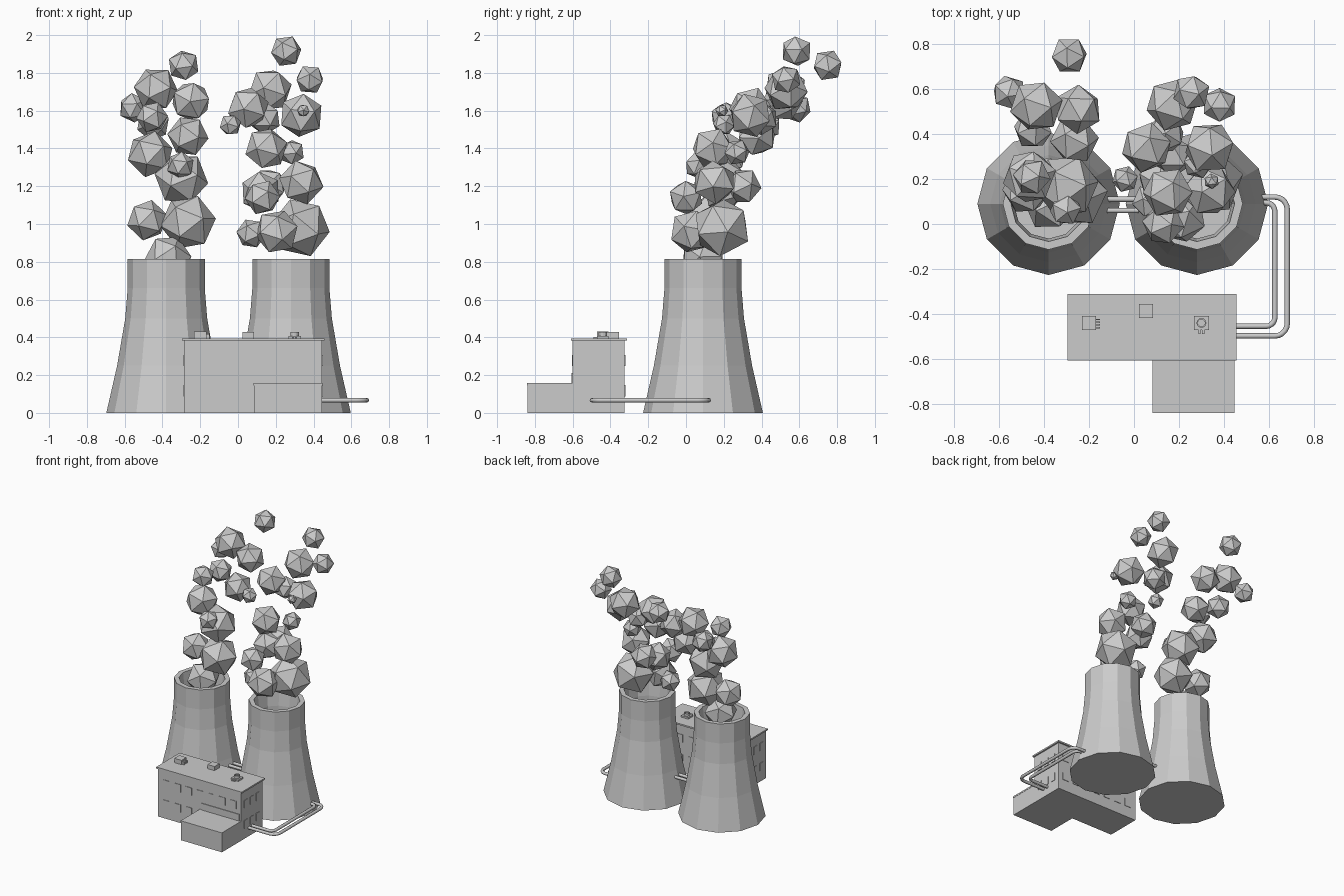
import bpy, bmesh, math, random
from mathutils import Vector, Euler, Matrix

if "Cube" in bpy.data.objects:
    bpy.data.objects.remove(bpy.data.objects["Cube"])

random.seed(4)


def finish(bm, name):
    bmesh.ops.recalc_face_normals(bm, faces=bm.faces)
    me = bpy.data.meshes.new(name)
    bm.to_mesh(me)
    bm.free()
    ob = bpy.data.objects.new(name, me)
    bpy.context.collection.objects.link(ob)
    return ob


def add_box(bm, x0, x1, y0, y1, z0, z1):
    m = Matrix.Translation(((x0 + x1) / 2, (y0 + y1) / 2, (z0 + z1) / 2))
    bmesh.ops.create_cube(bm, size=1, matrix=m @ Matrix.Diagonal((x1 - x0, y1 - y0, z1 - z0, 1)))


def boxes(name, *dims):
    bm = bmesh.new()
    for d in dims:
        add_box(bm, *d)
    return finish(bm, name)


def lathe(name, profile, cx, cy, sides):
    bm = bmesh.new()
    rings = []
    for r, z in profile:
        rings.append([bm.verts.new((cx + r * math.cos(2 * math.pi * i / sides),
                                    cy + r * math.sin(2 * math.pi * i / sides), z))
                      for i in range(sides)])
    for a, b in zip(rings, rings[1:]):
        for i in range(sides):
            j = (i + 1) % sides
            bm.faces.new((a[i], a[j], b[j], b[i]))
    bm.faces.new(rings[0])
    bm.faces.new(rings[-1])
    return finish(bm, name)


def pipe(name, pts, r=0.012, bend=0.05):
    # Path with rounded corners, swept by a round bevel
    pts = [Vector(p) for p in pts]
    path = [pts[0]]
    for a, p, b in zip(pts, pts[1:], pts[2:]):
        s = p + (a - p).normalized() * bend
        e = p + (b - p).normalized() * bend
        c = s + e - p
        for k in range(6):
            t = k / 5 * math.pi / 2
            path.append(c + (s - c) * math.cos(t) + (e - c) * math.sin(t))
    path.append(pts[-1])
    cu = bpy.data.curves.new(name, 'CURVE')
    cu.dimensions = '3D'
    cu.bevel_depth = r
    cu.bevel_resolution = 2
    cu.use_fill_caps = True
    sp = cu.splines.new('POLY')
    sp.points.add(len(path) - 1)
    for q, v in zip(sp.points, path):
        q.co = (*v, 1)
    ob = bpy.data.objects.new(name, cu)
    bpy.context.collection.objects.link(ob)


# Cooling towers, hollow at the top
TOWER = [(0.317, 0), (0.26, 0.25), (0.217, 0.5), (0.204, 0.66), (0.204, 0.815),
         (0.168, 0.815), (0.155, 0.70), (0.155, 0.62)]
lathe("cooling_tower_left", TOWER, -0.38, 0.09, 12)
lathe("cooling_tower_right", TOWER, 0.28, 0.09, 12)

# Smoke puffs: x, y, z, radius
LEFT = [(-.37, .09, .82, .125), (-.265, .13, 1.01, .15), (-.48, .15, 1.02, .11),
        (-.30, .17, 1.24, .145), (-.305, .065, 1.31, .075), (-.465, .21, 1.37, .125),
        (-.265, .375, 1.465, .11), (-.455, .21, 1.565, .085), (-.45, .42, 1.53, .09),
        (-.555, .585, 1.615, .08), (-.435, .525, 1.715, .12), (-.25, .51, 1.65, .11),
        (-.288, .75, 1.84, .085)]
RIGHT = [(.33, .19, .98, .16), (.205, .03, .96, .12), (.07, .1, .95, .08),
         (.13, 0, 1.14, .095), (.12, .2, 1.17, .11), (.16, .3, 1.2, .1),
         (.335, .15, 1.22, .12), (.15, .14, 1.40, .115), (.285, .27, 1.38, .07),
         (-.04, .2, 1.525, .06), (.055, .34, 1.615, .115), (.14, .4, 1.56, .09),
         (.335, .34, 1.575, .12), (.345, .19, 1.60, .035), (.17, .53, 1.71, .12),
         (.38, .53, 1.765, .08), (.255, .585, 1.915, .085)]
for side, puffs in (("left", LEFT), ("right", RIGHT)):
    bm = bmesh.new()
    for x, y, z, r in puffs:
        rot = Euler([random.uniform(0, 6.28) for _ in range(3)]).to_matrix().to_4x4()
        bmesh.ops.create_icosphere(bm, subdivisions=1, radius=r,
                                   matrix=Matrix.Translation((x, y, z)) @ rot)
    finish(bm, "smoke_" + side)

# Main building, its roof slab and the low annex
boxes("main_building", (-.285, .445, -.60, -.325, 0, .385))
boxes("main_roof", (-.297, .457, -.608, -.312, .383, .395))
boxes("annex", (.085, .445, -.838, -.59, 0, .145))
boxes("annex_roof", (.083, .447, -.842, -.60, .145, .157))
boxes("annex_wall_panel", (.10, .432, -.605, -.59, .157, .21))

# Windows on all four walls
XS = [-.21 + .0983 * i for i in range(7)]
win = []
for z in (.117, .277):
    for i, x in enumerate(XS):
        if z > .2 or i < 3:
            win.append((x - .027, x + .027, -.604, -.59, z - .03, z + .03))
        win.append((x - .027, x + .027, -.335, -.321, z - .03, z + .03))
    for y in (-.54, -.463, -.387):
        win.append((.435, .449, y - .021, y + .021, z - .03, z + .03))
        win.append((-.289, -.275, y - .021, y + .021, z - .03, z + .03))
boxes("windows", *win)

# Rooftop units
boxes("roof_units", (-.232, -.168, -.472, -.41, .39, .43),
      (.023, .085, -.418, -.355, .39, .428),
      (.267, .333, -.472, -.41, .39, .408))
boxes("roof_vent_slats", *[(-.168, -.152, -.464 + .012 * i, -.458 + .012 * i, .393, .418)
                           for i in range(4)])
boxes("roof_unit_feet", *[(x, x + .01, -.49, -.472, .39, .403) for x in (.287, .303)])
lathe("roof_fan", [(.022, .40), (.022, .428), (.016, .428), (.016, .42)], .30, -.44, 12)

# Pipes from the right tower to the building, and between the towers
pipe("outer_pipe", [(.52, .12, .067), (.682, .12, .067), (.682, -.498, .067), (.43, -.498, .067)], bend=.055)
pipe("inner_pipe", [(.52, .095, .067), (.627, .095, .067), (.627, -.455, .067), (.43, -.455, .067)], bend=.04)
for i, y in enumerate((.11, .06)):
    pipe("tower_link_pipe_%d" % i, [(-.16, y, .2), (.06, y, .2)])
